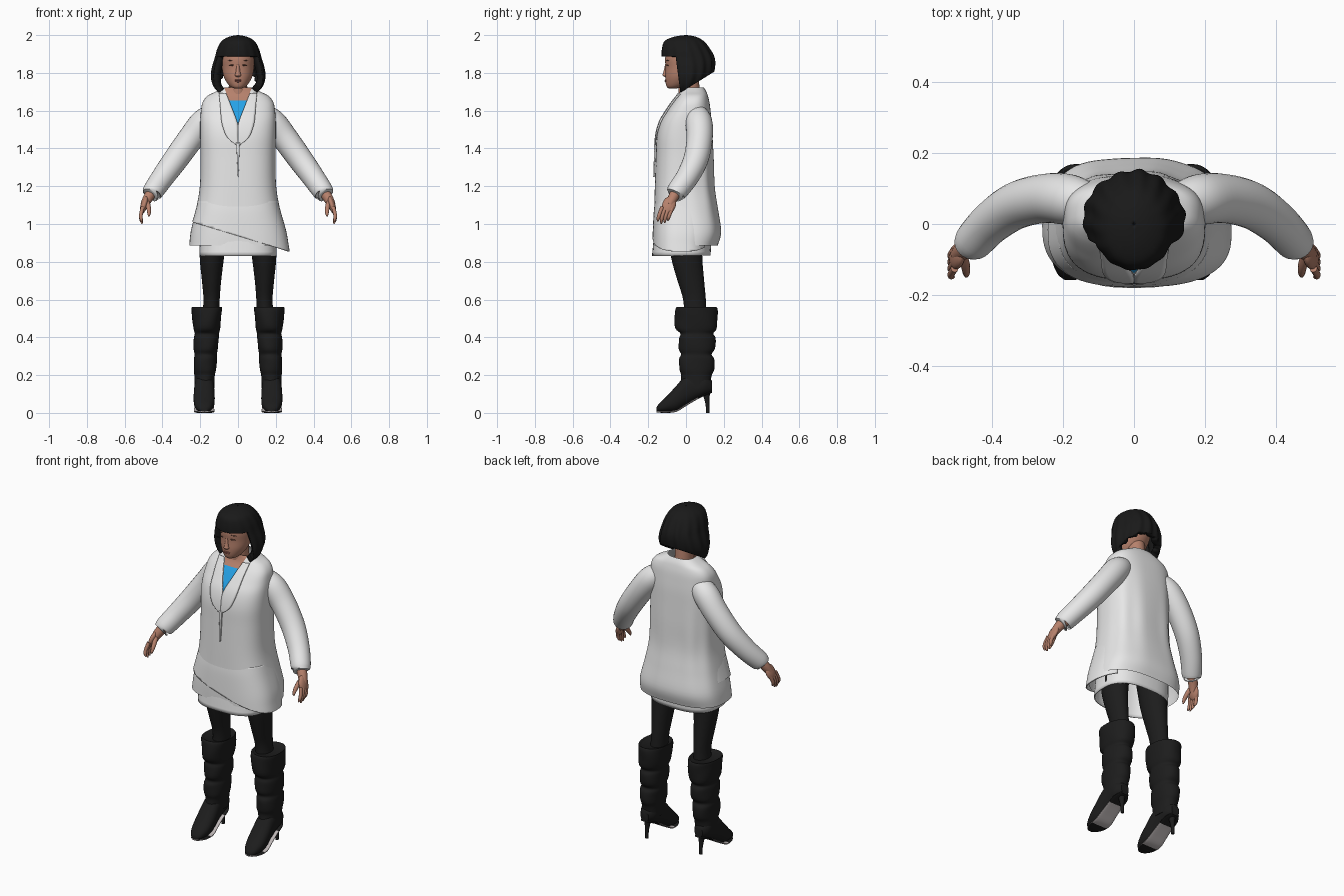
import bpy, bmesh, math
from mathutils import Vector

if "Cube" in bpy.data.objects:
    bpy.data.objects.remove(bpy.data.objects["Cube"])


def material(name, r, g, b):
    m = bpy.data.materials.new(name)
    m.use_nodes = True
    m.diffuse_color = (r, g, b, 1)
    node = m.node_tree.nodes["Principled BSDF"]
    node.inputs["Base Color"].default_value = (r, g, b, 1)
    node.inputs["Roughness"].default_value = 0.8
    return m


WHITE = material("white cloth", 0.8, 0.8, 0.8)
BLACK = material("black leather", 0.012, 0.012, 0.012)
HAIR = material("black hair", 0.01, 0.01, 0.01)
SKIN = material("skin", 0.47, 0.22, 0.15)
LIPS = material("lips", 0.38, 0.13, 0.1)
BROWN = material("dark brown", 0.11, 0.05, 0.035)
BLUE = material("blue shirt", 0.02, 0.38, 0.84)
SOLE = material("pale sole", 0.5, 0.46, 0.46)


def finish(name, bm, mats, angle=50):
    bmesh.ops.recalc_face_normals(bm, faces=bm.faces)
    me = bpy.data.meshes.new(name)
    bm.to_mesh(me)
    bm.free()
    for m in mats:
        me.materials.append(m)
    me.polygons.foreach_set("use_smooth", [True] * len(me.polygons))
    me.set_sharp_from_angle(angle=math.radians(angle))
    ob = bpy.data.objects.new(name, me)
    bpy.context.scene.collection.objects.link(ob)
    return ob


def spline(rows, steps):
    """Catmull-Rom samples through rows of numbers."""
    out = []
    for i in range(len(rows) - 1):
        p0, p1 = rows[max(i - 1, 0)], rows[i]
        p2, p3 = rows[i + 1], rows[min(i + 2, len(rows) - 1)]
        for k in range(steps):
            t = k / steps
            out.append([b + t / 2 * (c - a + t * (2 * a - 5 * b + 4 * c - d + t * (3 * (b - c) + d - a)))
                        for a, b, c, d in zip(p0, p1, p2, p3)])
    return out + [list(rows[-1])]


def skin_rings(bm, rings, caps=True):
    loops = [[bm.verts.new(p) for p in ring] for ring in rings]
    n = len(loops[0])
    for lo, hi in zip(loops, loops[1:]):
        for i in range(n):
            bm.faces.new((lo[i], lo[(i + 1) % n], hi[(i + 1) % n], hi[i]))
    if caps:
        bm.faces.new(loops[0])
        bm.faces.new(loops[-1])


def power(v, n):
    return math.copysign(abs(v) ** (2 / n), v)


def loft_mesh(rows, n=2.0, sides=40, steps=4, axis="z", caps=True, sx=1, cx=0, ripple=None):
    """Rows are (station, half width, low edge, high edge, optional centre x)."""
    bm, rings = bmesh.new(), []
    for w, hw, lo, hi, *c in spline(rows, steps):
        mid = c[0] if c else cx
        ring = []
        for i in range(sides):
            a = math.tau * i / sides
            k = 1 + (ripple(a, w) if ripple else 0)
            x = sx * (mid + hw * k * power(math.cos(a), n))
            v = (lo + hi) / 2 + (hi - lo) / 2 * k * power(math.sin(a), n)
            ring.append((x, v, w) if axis == "z" else (x, w, v))
        rings.append(ring)
    skin_rings(bm, rings, caps)
    return bm


def loft(name, rows, mat, **kw):
    return finish(name, loft_mesh(rows, **kw), [mat])


def tube(name, path, mat, sx=1, sides=20, steps=5):
    """Round tube along (x, y, z, radius) points."""
    pts = spline(path, steps)
    rings = []
    for i, p in enumerate(pts):
        d = Vector(pts[min(i + 1, len(pts) - 1)][:3]) - Vector(pts[max(i - 1, 0)][:3])
        u = d.cross(Vector((0.2, 1, 0.1))).normalized()
        v = d.cross(u).normalized()
        ring = []
        for k in range(sides):
            a = math.tau * k / sides
            q = Vector(p[:3]) + p[3] * (u * math.cos(a) + v * math.sin(a))
            ring.append((q.x * sx, q.y, q.z))
        rings.append(ring)
    bm = bmesh.new()
    skin_rings(bm, rings)
    return finish(name, bm, [mat])


def ellipsoid(name, centre, size, mat, rot=(0, 0, 0)):
    bm = bmesh.new()
    bmesh.ops.create_uvsphere(bm, u_segments=20, v_segments=12, radius=1)
    ob = finish(name, bm, [mat])
    ob.location, ob.scale, ob.rotation_euler = centre, size, rot


def cut(bm, co, no, faces=None, below=False):
    faces = faces or bm.faces[:]
    geom = list({g for f in faces for g in (*f.verts, *f.edges, f)})
    bmesh.ops.bisect_plane(bm, geom=geom, plane_co=co, plane_no=no, clear_inner=below)


def thicken(ob, amount, offset=-1):
    mod = ob.modifiers.new("thickness", "SOLIDIFY")
    mod.thickness, mod.offset = amount, offset


# Long coat: body shape with a V neck cut into the front
COAT = [(0.885, .258, -.172, .168), (0.96, .25, -.172, .186), (1.08, .222, -.168, .168),
        (1.2, .202, -.165, .15), (1.35, .198, -.16, .145), (1.46, .2, -.155, .14),
        (1.54, .2, -.135, .136), (1.6, .196, -.1, .13), (1.645, .187, -.07, .124),
        (1.678, .162, -.045, .116), (1.7, .12, -.035, .108), (1.722, .08, -.03, .095)]
SHAPE = 2.7


def folds(a, z):
    back = max(0, math.sin(a))
    return 0.025 * back * math.cos(9 * a) * max(0, 1 - abs(z - 1.25) / 0.4)


bm = loft_mesh(COAT, n=SHAPE, sides=72, steps=5, caps=False, ripple=folds)
TIP, SLOPE = 1.53, 0.38
for s in (1, -1):
    front = [f for f in bm.faces if f.calc_center_median().y < 0 and f.calc_center_median().z > 1.45]
    cut(bm, (0, 0, TIP), (1, 0, -s * SLOPE), front)
cut(bm, (0, 0, 1.655), (0, 0, 1), [f for f in bm.faces if f.calc_center_median().y < 0])
for f in bm.faces:
    c = f.calc_center_median()
    if c.y < 0 and abs(c.x) < (c.z - TIP) * SLOPE:
        f.material_index = 2 if c.z > 1.655 else 1
finish("coat_body", bm, [WHITE, BLUE, SKIN])

# Underskirt, and the slanted front overlap that grows out of the coat
thicken(loft("underskirt", [(.832, .205, -.18, .13), (.95, .2, -.168, .135), (1.08, .18, -.15, .13)],
             WHITE, n=SHAPE, caps=False), 0.006)
bm = loft_mesh([(.83, .278, -.178, .13), (.89, .268, -.178, .13), (.96, .256, -.176, .14),
                (1.06, .228, -.171, .14), (1.12, .212, -.164, .13)],
               n=SHAPE, sides=72, steps=6, caps=False)
cut(bm, (0, 0, .937), (.29, 0, .96), below=True)
cut(bm, (0, .1, 0), (0, -1, 0), below=True)
thicken(finish("wrapped_front_panel", bm, [WHITE]), 0.006)

# Lapels and front slit follow the coat front
LEVELS = spline(COAT, 5)


def front_y(x, z):
    for a, b in zip(LEVELS, LEVELS[1:]):
        if a[0] <= z <= b[0]:
            t = (z - a[0]) / (b[0] - a[0])
            hw, lo, hi = (p + t * (q - p) for p, q in zip(a[1:], b[1:]))
            k = min(abs(x) / hw, 0.97)
            return (lo + hi) / 2 - (hi - lo) / 2 * (1 - k ** SHAPE) ** (1 / SHAPE)


def front_strip(name, edges, s):
    """Edges are (z, inner x, outer x)."""
    bm, cols = bmesh.new(), 6
    grid = []
    for z, xi, xo in spline(edges, 6):
        xs = [xi + (xo - xi) * k / cols for k in range(cols + 1)]
        grid.append([bm.verts.new((s * x, front_y(x, z) - .006, z)) for x in xs])
    for lo, hi in zip(grid, grid[1:]):
        for k in range(cols):
            bm.faces.new((lo[k], lo[k + 1], hi[k + 1], hi[k]))
    thicken(finish(name, bm, [WHITE]), 0.008, 0)


for s, side in ((1, "left"), (-1, "right")):
    front_strip(side + "_lapel", [(1.42, .0, .012), (1.46, .001, .058), (1.53, .002, .085),
                                  (1.61, .031, .093), (1.69, .062, .1)], s)
front_strip("front_slit_edge", [(1.25, -.001, .003), (1.34, -.005, .006), (1.43, -.01, .01)], 1)

# Neck and head
loft("neck", [(1.6, .055, -.04, .08), (1.68, .05, -.04, .075), (1.8, .048, -.04, .065)], SKIN)
loft("head", [(1.718, .02, -.092, -.05), (1.727, .04, -.102, -.01), (1.75, .06, -.108, .03),
              (1.785, .077, -.11, .06), (1.83, .085, -.108, .09), (1.88, .087, -.11, .1),
              (1.93, .074, -.09, .085), (1.965, .035, -.05, .045)], SKIN)
loft("nose", [(1.778, .008, -.112, -.09), (1.787, .017, -.124, -.09), (1.8, .013, -.121, -.09),
              (1.85, .007, -.109, -.09)], SKIN, sides=16)
ellipsoid("upper_lip", (0, -.107, 1.761), (.021, .006, .004), LIPS)
ellipsoid("lower_lip", (0, -.106, 1.754), (.017, .007, .004), LIPS)
for s, side in ((1, "left"), (-1, "right")):
    ellipsoid(side + "_eye", (s * .034, -.099, 1.84), (.015, .004, .004), BROWN, (0, s * .1, s * .35))
    ellipsoid(side + "_brow", (s * .037, -.099, 1.866), (.02, .004, .0025), BROWN, (0, s * .1, s * .35))


# Bobbed hair: wavy shell with the face window cut out
def locks(a, z):
    back = 0.5 + 0.5 * math.sin(a)
    return ((.01 + .02 * back) * math.cos(14 * a + 6 * z) + .012 * back * math.cos(5 * a)) * min(1, (2 - z) / .1)


bm = loft_mesh([(1.69, .098, -.085, .06), (1.73, .13, -.1, .1), (1.78, .143, -.112, .136),
                (1.83, .137, -.12, .15), (1.88, .122, -.129, .148), (1.93, .108, -.127, .124),
                (1.97, .085, -.112, .092), (1.992, .045, -.06, .05), (2.0, .004, -.004, .004)],
               sides=112, steps=4, caps=False, ripple=locks)
cut(bm, (0, -.03, 1.695), (0, -.62, 1), below=True)
cut(bm, (0, 0, 1.888), (0, 0, 1))
cut(bm, (0, -.05, 1.85), (0, 1, .13))
window = [f for f in bm.faces if f.calc_center_median().z < 1.888
          and f.calc_center_median().y < -.05 - .13 * (f.calc_center_median().z - 1.85)]
bmesh.ops.delete(bm, geom=window, context="FACES")
thicken(finish("bobbed_hair", bm, [HAIR]), 0.038)

for s, side in ((1, "left"), (-1, "right")):
    # Sleeves with a narrow cuff
    tube(side + "_sleeve", [(.12, .055, 1.585, .055), (.18, .068, 1.54, .071), (.25, .072, 1.452, .069),
                            (.33, .052, 1.342, .066), (.4, .005, 1.245, .06),
                            (.452, -.05, 1.17, .054), (.455, -.054, 1.163, .042)], WHITE, s, 28)
    # Hand: wrist, palm, four fingers and a thumb
    tube(side + "_wrist", [(.44, -.04, 1.19, .03), (.475, -.068, 1.14, .027), (.495, -.088, 1.1, .022)], SKIN, s)
    ellipsoid(side + "_palm", (s * .497, -.09, 1.1), (.018, .036, .05), SKIN, (-.3, -s * .3, 0))
    for k in range(4):
        y = -.125 + .018 * k
        drop = .012 * abs(k - 1.3)
        tube(f"{side}_finger_{k + 1}", [(.504, y, 1.09, .011), (.514, y - .016, 1.05, .01),
                                        (.513, y - .022, 1.02 + drop * .6, .009),
                                        (.507, y - .024, .998 + drop, .004)], SKIN, s, 10, 3)
    tube(side + "_thumb", [(.484, -.08, 1.125, .014), (.474, -.115, 1.09, .013),
                           (.471, -.138, 1.06, .01), (.472, -.147, 1.04, .004)], SKIN, s, 10, 3)

    # Legs in tights
    loft(side + "_leg", [(.5, .045, -.01, .11, .145), (.6, .043, -.015, .105, .14), (.7, .051, -.045, .096, .14),
                         (.83, .065, -.08, .086, .138), (.98, .075, -.095, .09, .125)], BLACK, sx=s)
    # Slouched boot shaft with rolling folds
    loft(side + "_boot_shaft", [(.13, .052, -.03, .13, .178), (.195, .054, -.025, .135, .176),
                                (.23, .059, -.036, .148, .175), (.285, .061, -.036, .15, .173),
                                (.31, .059, -.024, .137, .171), (.34, .064, -.038, .154, .17),
                                (.395, .066, -.038, .155, .168), (.42, .064, -.03, .144, .166),
                                (.45, .071, -.056, .164, .166), (.53, .079, -.06, .167, .165),
                                (.56, .08, -.052, .16, .165), (.552, .065, -.035, .145, .165)],
         BLACK, n=2.2, sx=s, ripple=lambda a, z: .02 * math.sin(3 * a + 40 * z))
    # Foot, sole and stiletto heel
    foot = [(-.157, .016, .006, .028), (-.14, .036, .005, .052), (-.1, .052, .004, .09),
            (-.05, .056, .01, .145), (0, .053, .04, .2), (.05, .05, .07, .215),
            (.1, .048, .095, .2), (.137, .026, .11, .17)]
    loft(side + "_boot_foot", foot, BLACK, n=2.3, axis="y", sx=s, cx=.179)
    bm = loft_mesh([(y, w - .002, b - .004, b + .006) for y, w, b, t in foot],
                   n=4, axis="y", sx=s, cx=.179)
    bm.normal_update()
    for f in bm.faces:
        y = f.calc_center_median().y
        f.material_index = int((y < -.075 and abs(f.normal.z) > .6) or y > .065)
    finish(side + "_sole", bm, [SOLE, BLACK])
    tube(side + "_heel", [(.179, .105, .125, .024), (.179, .11, .08, .015),
                          (.179, .114, .04, .01), (.179, .115, 0, .009)], BLACK, s, 14)
